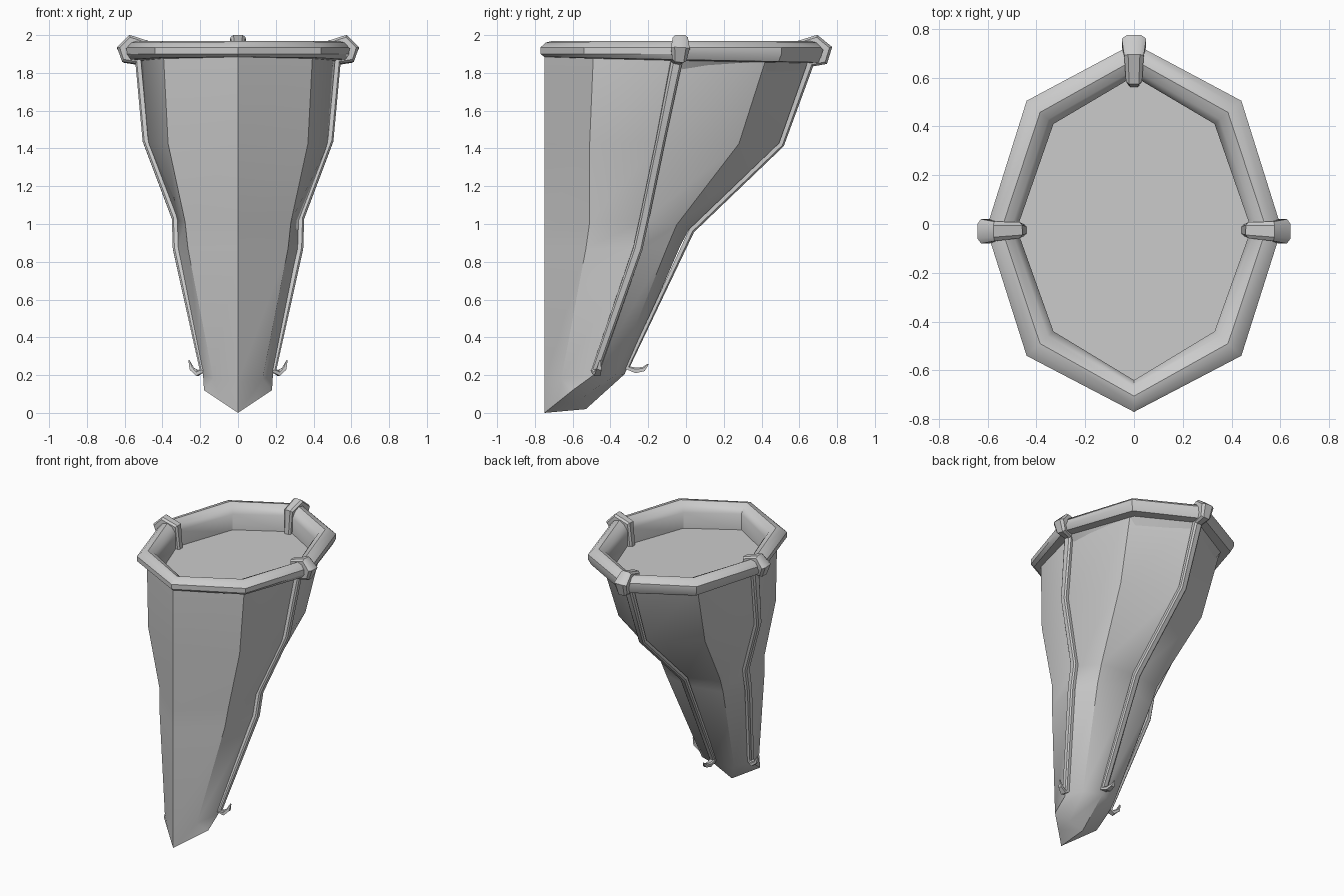
import bpy
from mathutils import Vector

if "Cube" in bpy.data.objects:
    bpy.data.objects.remove(bpy.data.objects["Cube"])


def ring(half):
    """Five points front->right->back become a closed 8-sided ring."""
    return [Vector(p) for p in half] + [Vector((-p[0], p[1], p[2])) for p in half[3:0:-1]]


def make(name, verts, faces, angle):
    me = bpy.data.meshes.new(name)
    me.from_pydata([tuple(v) for v in verts], [], faces)
    ob = bpy.data.objects.new(name, me)
    bpy.context.collection.objects.link(ob)
    bpy.ops.object.select_all(action='DESELECT')
    ob.select_set(True)
    bpy.context.view_layer.objects.active = ob
    bpy.ops.object.mode_set(mode='EDIT')
    bpy.ops.mesh.select_all(action='SELECT')
    bpy.ops.mesh.normals_make_consistent(inside=False)
    bpy.ops.object.mode_set(mode='OBJECT')
    bpy.ops.object.shade_smooth_by_angle(angle=angle)
    return ob


def bridge(rings, closed=False):
    n, k = len(rings[0]), len(rings)
    verts = [v for r in rings for v in r]
    faces = []
    for i in range(k if closed else k - 1):
        a, b = i * n, (i + 1) % k * n
        faces += [(a + j, a + (j + 1) % n, b + (j + 1) % n, b + j) for j in range(n)]
    return verts, faces


# Tapered body: keel-shaped foot, then rings
foot = [(0, -.75, 0), (.09, -.675, .06), (.18, -.6, .12), (.09, -.565, .07), (0, -.53, .02)]
rings = [ring(foot)]
# front z, diagonal (x, y), side (x, y, z), rear diagonal (x, y), back (y, z)
levels = [
    (.16, (.13, -.66), (.185, -.49, .2), (.13, -.37), (-.325, .205)),
    (.87, (.265, -.53), (.32, -.26, .87), (.23, -.10), (-.03, .885)),
    (1.0, (.28, -.51), (.325, -.22, 1.02), (.24, -.05), (.015, .97)),
    (1.42, (.37, -.51), (.48, -.14, 1.43), (.35, .28), (.49, 1.42)),
    (1.91, (.395, -.49), (.52, -.04, 1.9), (.39, .43), (.66, 1.89)),
]
for fz, d, s, r, b in levels:
    rings.append(ring([(0, -.75, fz), (*d, (fz + s[2]) / 2), s,
                       (*r, (s[2] + b[1]) / 2), (0, *b)]))
verts, faces = bridge(rings)
faces += [(0, 1, 2, 3, 4), (4, 5, 6, 7, 0)]
make("body", verts, faces, .6)

# Rim: cross-section swept between inner and outer octagons
inner = ring([(0, -.64, 0), (.33, -.44, 0), (.48, -.02, 0), (.33, .41, 0), (0, .605, 0)])
outer = ring([(0, -.77, 0), (.44, -.54, 0), (.605, -.02, 0), (.44, .505, 0), (0, .74, 0)])
section = [(0, 1.78), (0, 1.91), (.2, 1.95), (.5, 1.97), (.8, 1.96),
           (1, 1.935), (1, 1.90), (.85, 1.885), (.4, 1.88)]
loops = []
for t, z in section:
    loop = [a.lerp(b, t) for a, b in zip(inner, outer)]
    for v in loop:
        v.z = z - (.02 * (v.y + .77) if t > .3 and z < 1.895 else 0)
    loops.append(loop)
make("rim", *bridge(loops, True), .6)

# Flat surface inside the opening
make("inner_surface", [v + Vector((0, 0, 1.795)) for v in inner], [tuple(range(8))], .5)


def strap(name, path, width_dir, sizes):
    """Flat band swept along a path; sizes are half width, half thickness."""
    pts = [Vector(p) for p in path]
    w = Vector(width_dir)
    out = []
    for i, p in enumerate(pts):
        t1 = (pts[i] - pts[i - 1]).normalized() if i else Vector()
        t2 = (pts[i + 1] - pts[i]).normalized() if i + 1 < len(pts) else Vector()
        t = (t1 + t2).normalized()
        side = (w - t * w.dot(t)).normalized()
        n = side.cross(t)
        hw, ht = sizes[i]
        out.append([p + side * hw * a + n * ht * b for a, b in
                    [(-1, -1), (1, -1), (1, .4), (.6, 1), (-.6, 1), (-1, .4)]])
    v, f = bridge(out)
    m = len(v)
    f += [tuple(range(6)), tuple(range(m - 6, m))]
    return make(name, v, f, .6)


hook = [(.003, .003), (.013, .012), (.018, .015), (.022, .015)]
clamp = [(.03, .02), (.038, .024), (.05, .025), (.04, .022), (.033, .022), (.025, .02)]
band = (.025, .015)

# Back strap with hooked end, wrapping over the rim
strap("back_strap",
      [(0, y, z) for y, z in [(-.2, .258), (-.225, .232), (-.265, .225), (-.31, .24),
                              (.03, .965), (.505, 1.42), (.66, 1.85), (.73, 1.865),
                              (.75, 1.93), (.69, 1.98), (.59, 1.95), (.58, 1.78)]],
      (-1, 0, 0), hook + [band] * 2 + clamp)

# Side straps, mirrored
side = strap("side_straps",
             [(.26, -.455, .28), (.245, -.46, .235), (.215, -.47, .21), (.19, -.48, .225),
              (.33, -.255, .87), (.335, -.22, 1.03), (.49, -.135, 1.44), (.525, -.05, 1.86),
              (.595, -.035, 1.875), (.617, -.03, 1.93), (.57, -.03, 1.98),
              (.475, -.025, 1.95), (.46, -.025, 1.78)],
             (0, 1, 0), hook + [band] * 3 + clamp)
mod = side.modifiers.new("mirror", 'MIRROR')
mod.use_axis[0] = True
mod.use_mirror_merge = False
